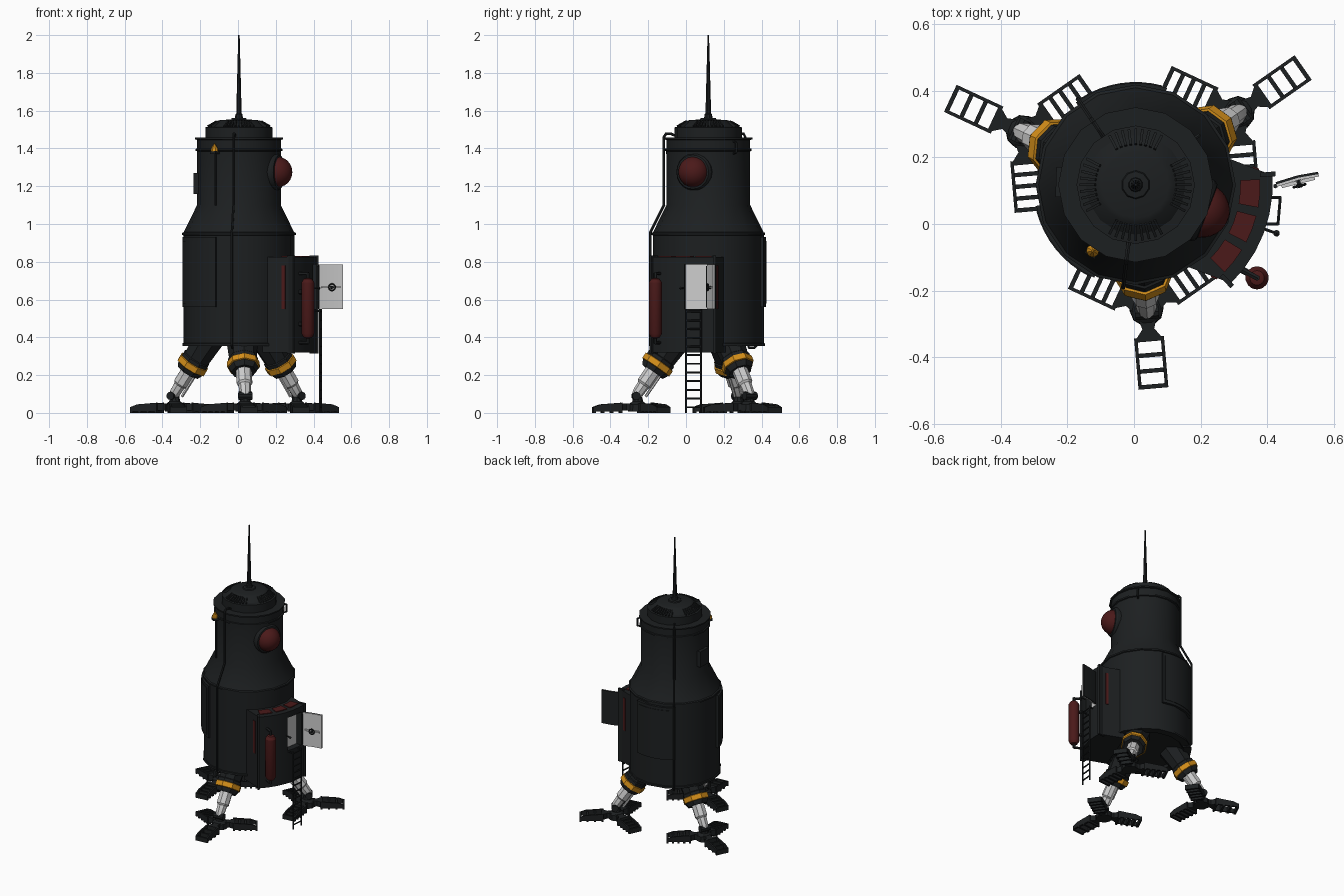
import bpy, bmesh
from math import radians as rad, sin, cos, pi
from mathutils import Matrix, Vector

if "Cube" in bpy.data.objects:
    bpy.data.objects.remove(bpy.data.objects["Cube"])

CX, CY = 0.005, 0.118          # body axis
HULL = Matrix.Translation((CX, CY, 0))
BAY = -21                      # heading of the hatch bay and porthole


def mat(name, col):
    m = bpy.data.materials.new(name)
    m.diffuse_color = (*col, 1)
    m.use_nodes = True
    m.node_tree.nodes["Principled BSDF"].inputs["Base Color"].default_value = m.diffuse_color
    return m


DARK = mat("dark_metal", (0.012, 0.014, 0.015))
RED = mat("dark_red", (0.07, 0.01, 0.01))
ORANGE = mat("orange", (0.65, 0.27, 0.01))


def P(r, a, z):
    return Vector((CX + r * cos(rad(a)), CY + r * sin(rad(a)), z))


def heading(a, r=0, z=0):
    return Matrix.Translation(P(r, a, z)) @ Matrix.Rotation(rad(a), 4, 'Z')


def finish(name, bm, m=None):
    bmesh.ops.remove_doubles(bm, verts=bm.verts, dist=1e-5)
    bmesh.ops.recalc_face_normals(bm, faces=bm.faces)
    me = bpy.data.meshes.new(name)
    bm.to_mesh(me)
    bm.free()
    ob = bpy.data.objects.new(name, me)
    bpy.context.collection.objects.link(ob)
    if m:
        me.materials.append(m)
    return ob


def add_lathe(bm, prof, n, M):
    rings = [[bm.verts.new(M @ Vector((r * cos(2 * pi * i / n + pi / 2), r * sin(2 * pi * i / n + pi / 2), z)))
              for i in range(n)] for r, z in prof]
    for a, b in zip(rings, rings[1:]):
        for i in range(n):
            bm.faces.new((a[i], a[(i + 1) % n], b[(i + 1) % n], b[i]))
    for ring, p in ((rings[0], prof[0]), (rings[-1], prof[-1])):
        if p[0] > 1e-4:
            bm.faces.new(ring)


def lathe(name, prof, n=16, m=None, M=HULL):
    bm = bmesh.new()
    add_lathe(bm, prof, n, M)
    return finish(name, bm, m)


def add_prism(bm, pts, z0, z1, M):
    lo, hi = [[bm.verts.new(M @ Vector((x, y, z))) for x, y in pts] for z in (z0, z1)]
    bm.faces.new(lo)
    bm.faces.new(hi)
    for i in range(len(pts)):
        j = (i + 1) % len(pts)
        bm.faces.new((lo[i], lo[j], hi[j], hi[i]))


def prism(name, pts, z0, z1, m=None, M=Matrix()):
    bm = bmesh.new()
    add_prism(bm, pts, z0, z1, M)
    return finish(name, bm, m)


def rect(x0, x1, y):
    return [(x0, -y), (x1, -y), (x1, y), (x0, y)]


def arc(r, a0, a1, n):
    return [(r * cos(rad(a0 + (a1 - a0) * i / n)), r * sin(rad(a0 + (a1 - a0) * i / n))) for i in range(n + 1)]


def sector(name, r0, r1, a0, a1, z0, z1, m=None, n=6):
    return prism(name, arc(r1, a0, a1, n) + arc(r0, a1, a0, n), z0, z1, m, HULL)


def along(p, q):
    d = Vector(q) - Vector(p)
    return Matrix.Translation(p) @ d.to_track_quat('Z', 'Y').to_matrix().to_4x4(), d.length


def tube(name, pts, r, m=None, n=6):
    bm = bmesh.new()
    for p, q in zip(pts, pts[1:]):
        M, L = along(p, q)
        add_lathe(bm, [(r, -r * 0.4), (r, L + r * 0.4)], n, M)
    return finish(name, bm, m)


def ring(name, R, r, M, m, n=24):
    prof = [(R + r * cos(t * pi / 4), r * sin(t * pi / 4)) for t in range(9)]
    bm = bmesh.new()
    add_lathe(bm, prof, n, M)
    bmesh.ops.delete(bm, geom=[f for f in bm.faces if len(f.verts) > 4], context='FACES_ONLY')
    return finish(name, bm, m)


# hull, roof cap and antenna
lathe("hull", [(0, .37), (.24, .37), (.25, .355), (.30, .355), (.30, .368), (.294, .37), (.294, .94), (.301, .943),
               (.301, .953), (.292, .957), (.222, 1.10), (.222, 1.385), (.23, 1.388), (.23, 1.398), (.222, 1.40),
               (.222, 1.445), (.233, 1.448), (.233, 1.457), (0, 1.457)], 16, DARK)
lathe("roof_cap", [(.178, 1.45), (.178, 1.512), (.15, 1.515), (.115, 1.545), (.1, 1.55), (0, 1.556)], 16, DARK)
lathe("antenna", [(.045, 1.55), (.04, 1.56), (.022, 1.562), (.02, 1.58), (.015, 1.585), (.004, 2.0)], 10, DARK)
bm = bmesh.new()
for g in range(4):
    for i in range(-4, 5):
        M = heading(g * 90 + i * 7, .142, 1.527) @ Matrix.Rotation(rad(30), 4, 'Y')
        add_prism(bm, rect(-.026, .026, .004), -.008, .008, M)
finish("roof_vent_ribs", bm, DARK)

# raised hull panels
for s in (120, -120):
    a = BAY + s
    sector("hull_panel", .28, .306, a - 27, a + 27, .56, .93, DARK, 8)
    sector("hull_panel_core", .28, .309, a - 24, a + 24, .58, .91, DARK, 8)

# pipes running down the hull
for a in (-97, 124):
    tube("hull_pipe", [P(.17, a, 1.465), P(.2, a, 1.478), P(.225, a, 1.478), P(.237, a, 1.46), P(.237, a, 1.10),
                       P(.31, a, .955), P(.31, a, .36), P(.295, a, .345), P(.26, a, .345), P(.25, a, .37)], .007, DARK)
tube("hull_loop", [P(.21, 38, 1.44), P(.24, 38, 1.43), P(.24, 38, 1.38), P(.21, 38, 1.37)], .006, DARK)
tube("beacon_cable", [P(.23, -123, 1.38), P(.23, -123, 1.10)], .006, DARK)
lathe("beacon", [(.02, 0), (.02, .012), (.003, .04)], 8, ORANGE, heading(-123, .237, 1.385))
prism("beacon_bracket", rect(.2, .255, .018), 1.37, 1.386, DARK, heading(-123))
prism("side_box", rect(.2, .24, .045), 1.16, 1.27, DARK, heading(178))

# domed porthole
M = heading(BAY, .215, 1.275) @ Matrix.Rotation(rad(90), 4, 'Y')
lathe("porthole_dome", [(.082 * cos(t * pi / 14), .082 * sin(t * pi / 14)) for t in range(8)], 20, RED, M)
lathe("porthole_rim", [(.098, -.06), (.098, .002), (.09, .014), (.08, .016), (.08, -.06)], 20, DARK, M)

# hatch bay with doorway recess
M = heading(BAY)
bay = prism("hatch_bay", arc(.412, -25, 25, 6) + [(.2, .174), (.2, -.174)], .32, .825, DARK, M)
cut = prism("door_cutter", rect(.362, .5, .06), .55, .785, None, heading(-9.5))
cut.hide_render = True
mod = bay.modifiers.new("doorway", 'BOOLEAN')
mod.object = cut
mod.solver = 'EXACT'
bpy.context.view_layer.objects.active = bay
bpy.ops.object.modifier_apply(modifier="doorway")
bpy.data.objects.remove(cut)
prism("doorway_liner", rect(.355, .368, .06), .55, .785, None, heading(-9.5))
for s in (-1, 1):
    e = BAY + s * 25.5
    sector("bay_edge_flange", .375, .422, e - 1, e + 1, .315, .832, DARK, 1)
    prism("bay_side_light", [(.31, s * .17), (.33, s * .17), (.33, s * .178), (.31, s * .178)], .55, .78, RED, M)
for a in (-38, -21, -4):
    sector("bay_roof_light", .315, .375, a - 6.5, a + 6.5, .81, .83, RED, 2)

# open door with hand wheel
inner = [(.43, .112), (.495, .132), (.557, .143)]
outer = [(x - .002, y + .007) for x, y in inner]
skin = [(x - .004, y + .014) for x, y in inner]
prism("door_inside", inner + outer[::-1], .55, .785)
prism("door_outside", outer + skin[::-1], .55, .785, DARK)
prism("door_crossbar", [(.445, .108), (.545, .133), (.543, .142), (.443, .118)], .66, .67)
M = Matrix.Translation((.498, .115, .665)) @ Matrix.Rotation(rad(14), 4, 'Z') @ Matrix.Rotation(rad(90), 4, 'X')
ring("door_wheel", .018, .004, M, DARK, 12)
lathe("door_wheel_hub", [(.008, -.02), (.008, .006)], 8, DARK, M)
tube("door_hinge", [(.425, .114, .56), (.425, .114, .775)], .007, DARK)

# ladder
bm = bmesh.new()
rails = [Vector((.433, 0, 0)), Vector((.44, .08, 0))]
segs = [(r, r + Vector((0, 0, .55))) for r in rails]
segs += [(rails[0] + Vector((0, 0, z)), rails[1] + Vector((0, 0, z))) for z in [.03 + .046 * i for i in range(12)]]
segs += [(r + Vector((0, 0, .54)), r + Vector((-.04, 0, .54))) for r in rails]
for p, q in segs:
    N, L = along(p, q)
    add_lathe(bm, [(.005, 0), (.005, L)], 6, N)
finish("ladder", bm, DARK)

# red tank with feed pipes
T = Matrix.Translation((.37, -.162, 0))
lathe("side_tank", [(0, .392), (.022, .398), (.035, .42), (.035, .69), (.022, .71), (0, .716)], 14, RED, T)
for z0, z1 in ((.40, .372), (.71, .738)):
    tube("tank_pipe", [(.37, -.162, z0), (.37, -.162, z1), (.30, -.125, z1)], .009, DARK)
for z in (.47, .64):
    tube("tank_bracket", [(.37, -.162, z), (.31, -.13, z)], .012, DARK)
tube("bay_lever", [P(.4, -19, .66), P(.445, -19, .66)], .005, DARK)
lathe("bay_lever_knob", [(0, -.01), (.01, 0), (0, .01)], 8, DARK, heading(-19, .448, .66))

# legs and three-toed feet
SIDE = Matrix.Rotation(rad(90), 4, 'X')
for a in (-85, 35, 155):
    M, L = along(P(.385, a, .09), P(.17, a, .40))
    lathe("leg_piston", [(.024, .0), (.03, .02), (.033, .07), (.042, .08), (.042, .19)], 8, None, M)
    tube("leg_strut", [M @ Vector((0, -.045, .03)), M @ Vector((0, -.045, .17))], .008)
    lathe("leg_sleeve", [(.045, .16), (.066, .155), (.08, .182), (.08, .24), (.074, .245), (.085, L)], 8, DARK, M)
    lathe("leg_band", [(.078, .182), (.087, .186), (.087, .218), (.078, .222)], 8, ORANGE, M)
    F = heading(a, .375)
    bm = bmesh.new()
    add_lathe(bm, [(.052, .008), (.05, .045), (.03, .06), (.024, .085)], 10, F)
    add_lathe(bm, [(.022, -.036), (.022, .036)], 10, F @ Matrix.Translation((.01, 0, .09)) @ SIDE)
    for t, holes in ((0, 3), (120, 4), (-120, 4)):
        N = F @ Matrix.Rotation(rad(t), 4, 'Z')
        add_prism(bm, [(.02, -.03), (.06, -.018), (.09, -.04), (.09, .04), (.06, .018), (.02, .03)], .012, .05, N)
        for y in (-.045, .035):
            add_prism(bm, [(.085, .008), (.235, .008), (.24, .03), (.2, .045), (.085, .054)], y, y + .01, N @ SIDE)
        for i in range(holes + 1):
            x = .085 + i * .142 / holes
            add_prism(bm, rect(x, x + .013, .045), 0, .05 - .018 * i / holes, N)
    finish("foot", bm, DARK)

# smooth shading with sharp edges kept
bpy.ops.object.select_all(action='DESELECT')
for ob in bpy.data.objects:
    if ob.type == 'MESH':
        ob.select_set(True)
        bpy.context.view_layer.objects.active = ob
bpy.ops.object.shade_smooth_by_angle(angle=rad(30))
